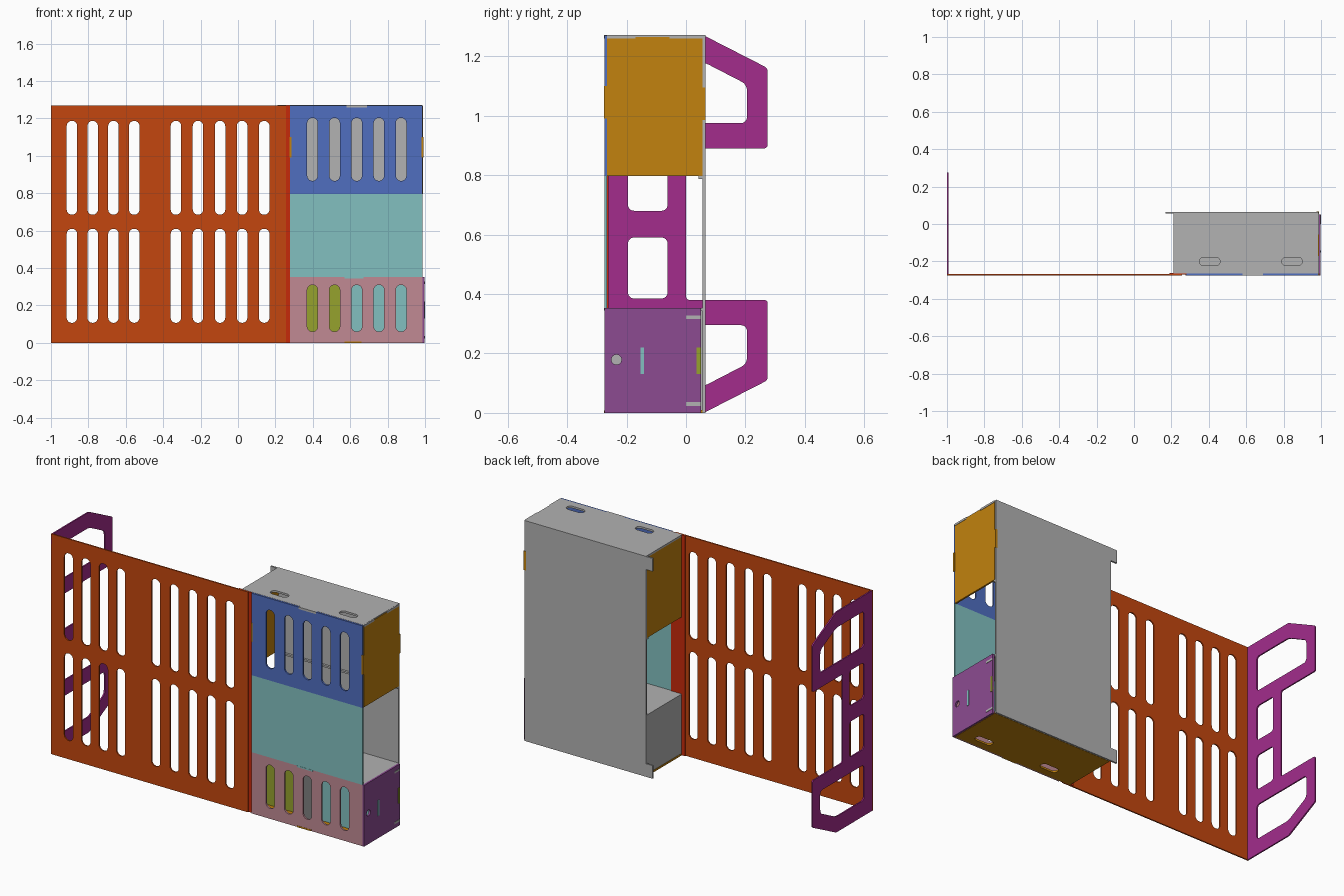
import bpy
from mathutils import Matrix, Vector

cube = bpy.data.objects.get("Cube")
if cube:
    bpy.data.objects.remove(cube, do_unlink=True)


def material(name, *srgb):
    lin = [((c / 255 + 0.055) / 1.055) ** 2.4 for c in srgb] + [1.0]
    m = bpy.data.materials.new(name)
    m.use_nodes = True
    m.diffuse_color = lin
    m.node_tree.nodes["Principled BSDF"].inputs["Base Color"].default_value = lin
    return m


orange = material("orange", 196, 70, 14)
red = material("red", 198, 42, 10)
blue = material("blue", 80, 110, 192)
teal = material("teal", 130, 192, 192)
pink = material("pink", 193, 138, 148)
olive = material("olive", 150, 162, 45)
purple = material("purple", 140, 75, 145)
magenta = material("magenta", 163, 44, 140)
gold = material("gold", 194, 130, 14)
gray = material("gray", 178, 178, 178)

# Sheet orientations: columns are the sheet's u, v and normal axes
AXES = {"x": ((0, 1, 0), (0, 0, 1), (1, 0, 0)),
        "y": ((1, 0, 0), (0, 0, 1), (0, -1, 0)),
        "z": ((1, 0, 0), (0, 1, 0), (0, 0, 1))}


def rect(u0, u1, v0, v1):
    return [(u0, v0), (u1, v0), (u1, v1), (u0, v1)]


def fillet(points, r, steps=6):
    """Round every corner of a loop with an arc."""
    pts = [Vector(p) for p in points]
    out = []
    for i, p in enumerate(pts):
        da = (pts[i - 1] - p).normalized()
        db = (pts[(i + 1) % len(pts)] - p).normalized()
        a, b = p + da * r, p + db * r
        w = max(0.05, ((1 - da.dot(db)) / 2) ** 0.5)
        for k in range(steps + 1):
            s = k / steps
            c0, c1, c2 = (1 - s) ** 2, 2 * w * s * (1 - s), s * s
            out.append((a * c0 + p * c1 + b * c2) / (c0 + c1 + c2))
    return out


def slot(u0, u1, v0, v1):
    return fillet(rect(u0, u1, v0, v1), 0.495 * min(u1 - u0, v1 - v0))


def slots(centres, v0, v1, half=0.028):
    return [slot(c - half, c + half, v0, v1) for c in centres]


def sheet(name, mat, axis, lo, hi, outline, holes=()):
    """Flat cut sheet between lo and hi along the given axis."""
    cu = bpy.data.curves.new(name, "CURVE")
    cu.dimensions, cu.fill_mode = "2D", "BOTH"
    cu.extrude = (hi - lo) / 2
    for loop in [outline, *holes]:
        sp = cu.splines.new("POLY")
        sp.points.add(len(loop) - 1)
        for q, p in zip(sp.points, loop):
            q.co = (p[0], p[1], 0, 1)
        sp.use_cyclic_u = True
    tmp = bpy.data.objects.new(name + "_curve", cu)
    bpy.context.collection.objects.link(tmp)
    bpy.context.view_layer.update()
    dg = bpy.context.evaluated_depsgraph_get()
    me = bpy.data.meshes.new_from_object(tmp.evaluated_get(dg))
    bpy.data.objects.remove(tmp, do_unlink=True)
    bpy.data.curves.remove(cu)
    rot = Matrix(AXES[axis]).transposed().to_4x4()
    shift = Vector((0, 0, 0))
    shift["xyz".index(axis)] = (lo + hi) / 2
    me.transform(Matrix.Translation(shift) @ rot)
    me.name = name
    me.materials.clear()
    me.materials.append(mat)
    for f in me.polygons:
        f.material_index = 0
        f.use_smooth = False
    ob = bpy.data.objects.new(name, me)
    bpy.context.collection.objects.link(ob)
    return ob


H = 1.27           # full height
F, B = -0.275, 0.065   # front and back of the cabinet
L, R = 0.21, 0.986     # left and right ends of the cabinet
LOW, MID = 0.353, 0.797   # compartment levels
T = 0.01           # sheet thickness

# Wide slotted front panel and the strip joining it to the cabinet
columns = [-0.888 + 0.111 * i for i in range(4)] + [-0.332 + 0.118 * i for i in range(5)]
sheet("slotted_panel", orange, "y", F, F + 0.008, rect(-1, 0.256, 0, H),
      slots(columns, 0.107, 0.61) + slots(columns, 0.685, 1.187))
sheet("joining_strip", red, "y", F + 0.006, F + 0.014, rect(0.19, 0.28, 0, H))

# Handle frame at the far end, symmetric about mid height
half = [(0, 0.89), (0.275, 0.89), (0.275, 1.16), (0.06, H), (F, H)]
grip = [(-0.195, 0.975), (0.205, 0.975), (0.205, 1.105), (0.06, 1.18), (-0.195, 1.18)]
window = rect(-0.195, -0.062, 0.68, 0.885)


def flip(loop):
    return [(y, H - z) for y, z in reversed(loop)]


sheet("handle_frame", magenta, "x", -1, -0.992, fillet(half + flip(half), 0.012),
      [fillet(h, 0.02) for loop in (grip, window) for h in (loop, flip(loop))])

# Cabinet front panels
bays = [0.398 + 0.1185 * i for i in range(5)]
sheet("upper_front", blue, "y", F, F + T, rect(0.278, R, MID, H), slots(bays, 0.866, 1.203))
sheet("middle_front", teal, "y", F, F + T, rect(0.278, R, LOW, MID))
sheet("lower_front", pink, "y", F, F + T, rect(0.278, R, 0, LOW), slots(bays, 0.06, 0.31))

# Back panel with hook tabs along its inner edge
sheet("back_panel", gray, "y", B - T, B,
      [(R, 0), (R, H), (0.168, H), (0.168, H - 0.075), (L, H - 0.075),
       (L, 0.075), (0.168, 0.075), (0.168, 0)])
sheet("back_lip", gray, "z", MID - 0.01, MID, rect(L, R, 0.042, B - T))

# Horizontal sheets
vents = [slot(c - 0.055, c + 0.055, -0.222, -0.178) for c in (0.405, 0.845)]
sheet("top_panel", gray, "z", H - T, H + 0.001, rect(L, R - 0.001, F + T, B), vents)
sheet("shelf", gray, "z", LOW - T, LOW, rect(L, R, F + T, B - T))
sheet("bottom_panel", gold, "z", -0.001, T, rect(L, R - 0.001, F + T, B - T), vents)

# Side walls
for name, x in (("upper_left_wall", L), ("upper_right_wall", R - T + 0.002)):
    sheet(name, gold, "x", x, x + T, rect(F + T, B - T, MID, H - T / 2))
sheet("lower_left_wall", gray, "x", L + 0.002, L + 0.002 + T, rect(F + T, B - T, T, LOW - T))
hole = slot(-0.251, -0.217, 0.162, 0.196)
sheet("lower_right_wall", purple, "x", R, 0.997, rect(F, 0.05, 0, LOW), [hole])

# Dividers inside the lower compartment
sheet("divider", gray, "x", 0.574, 0.584, rect(F + T, B - T, T, LOW - T))
sheet("left_baffle", olive, "y", -0.155, -0.145, rect(L + T, 0.574, T, LOW - T))
sheet("right_baffle", teal, "y", -0.155, -0.145, rect(0.584, R, T, LOW - T))

# Joint tabs showing through the outer sheets
sheet("baffle_tab", teal, "x", R, 1, rect(-0.153, -0.141, 0.13, 0.22))
sheet("rear_tab", olive, "x", R, 1, rect(0.036, 0.05, 0.13, 0.22))
for name, z in (("low_side_tab", 0.03), ("high_side_tab", 0.322)):
    sheet(name, gray, "x", R, 0.999, rect(0, 0.05, z - 0.006, z + 0.006))
for name, x in (("left_wall_tab", 0.276), ("right_wall_tab", R - 0.004)):
    sheet(name, gold, "y", F - 0.001, F + T, rect(x, x + 0.009, 0.99, 1.1))
sheet("rear_wall_tab", gold, "y", B - T, B + 0.001, rect(R - 0.01, R + 0.004, 0.985, 1.095))
sheet("top_front_tab", gray, "y", F - 0.001, F + T, rect(0.58, 0.69, H - 0.011, H + 0.001))
sheet("shelf_front_tab", teal, "y", F - 0.001, F + T, rect(0.57, 0.67, LOW - 0.008, LOW))
sheet("bottom_front_tab", gold, "y", F - 0.001, F + T, rect(0.57, 0.66, -0.001, 0.008))
for name, y0, y1 in (("top_side_tab_front", F + T, -0.17), ("top_side_tab_rear", -0.055, B - T)):
    sheet(name, gray, "x", R - 0.004, R + 0.004, rect(y0, y1, H - 0.011, H))
